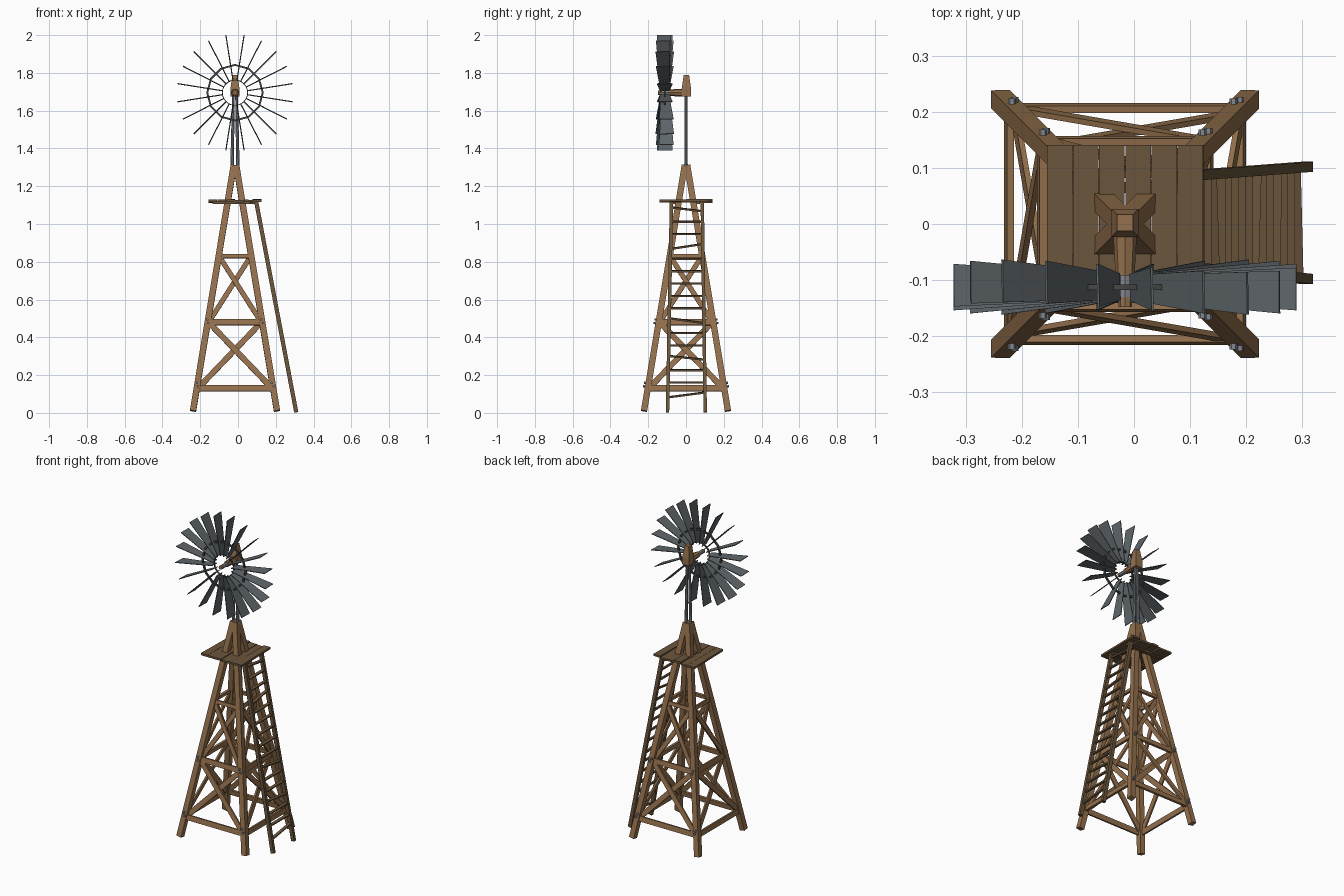
import bpy, bmesh, math, random
from mathutils import Vector, Matrix

if "Cube" in bpy.data.objects:
    bpy.data.objects.remove(bpy.data.objects["Cube"])

random.seed(4)
CX = -0.016           # tower axis
HZ = 1.695            # wheel axle height
WY = -0.1125          # wheel plane


def material(name, col):
    m = bpy.data.materials.new(name)
    m.diffuse_color = (*col, 1)
    m.use_nodes = True
    m.node_tree.nodes["Principled BSDF"].inputs["Base Color"].default_value = m.diffuse_color
    return m


WOOD = material("timber brown", (0.30, 0.165, 0.075))
PLANK = material("weathered plank brown", (0.145, 0.092, 0.045))
BLADE = material("blade grey", (0.115, 0.135, 0.145))
RING = material("dark iron", (0.06, 0.063, 0.062))
STEEL = material("steel grey", (0.23, 0.25, 0.28))


def finish(name, bm, mat):
    bmesh.ops.recalc_face_normals(bm, faces=bm.faces)
    me = bpy.data.meshes.new(name)
    bm.to_mesh(me)
    bm.free()
    me.materials.append(mat)
    ob = bpy.data.objects.new(name, me)
    bpy.context.collection.objects.link(ob)
    return ob


def prism(bm, a, b):
    """Solid between two matching loops of points."""
    va = [bm.verts.new(p) for p in a]
    vb = [bm.verts.new(p) for p in b]
    n = len(va)
    bm.faces.new(va)
    bm.faces.new(vb)
    for i in range(n):
        j = (i + 1) % n
        bm.faces.new((va[i], va[j], vb[j], vb[i]))


def beam(bm, p0, p1, w, d, side, taper=1.0):
    """Bar from p0 to p1, w wide along side, d deep across it."""
    p0, p1, s = Vector(p0), Vector(p1), Vector(side)
    ax = (p1 - p0).normalized()
    s = (s - ax * s.dot(ax)).normalized()
    t = ax.cross(s)
    q = [s * (w / 2 * i) + t * (d / 2 * j) for i, j in ((-1, -1), (1, -1), (1, 1), (-1, 1))]
    prism(bm, [p0 + v for v in q], [p1 + v * taper for v in q])


def tube(bm, p0, p1, r0, r1, n=8):
    p0, p1 = Vector(p0), Vector(p1)
    rot = (p1 - p0).to_track_quat('Z', 'Y').to_matrix()
    c = [rot @ Vector((math.cos(2 * math.pi * i / n), math.sin(2 * math.pi * i / n), 0)) for i in range(n)]
    prism(bm, [p0 + v * r0 for v in c], [p1 + v * r1 for v in c])


def half(z):          # outer half width of the tower at height z
    return 0.24 - 0.166 * z


# four corner legs with bolts at the lower joints
legs, bolts = bmesh.new(), bmesh.new()
for sx in (-1, 1):
    for sy in (-1, 1):
        def at(z, inset=0.016):
            return Vector((CX + sx * (half(z) - inset), sy * (half(z) - inset), z))
        beam(legs, at(0.01), at(1.31), 0.033, 0.033, (1, 0, 0))
        for zj in (0.15, 0.485):
            for dz, dx in ((-0.009, 0.004), (0.009, -0.004)):
                c = at(zj + dz) + Vector((dx, 0, 0))
                tube(bolts, c, c + Vector((0, sy * 0.026, 0)), 0.007, 0.007, 6)
finish("tower_legs", legs, WOOD)
finish("joint_bolts", bolts, STEEL)

# girts and cross braces, repeated on the four sides
girts, braces = bmesh.new(), bmesh.new()
for k in range(4):
    M = Matrix.Translation((CX, 0, 0)) @ Matrix.Rotation(k * math.pi / 2, 4, 'Z')
    up = M.to_3x3() @ Vector((0, 0.166, 1))

    def on(u, z, inset):
        return M @ Vector((u * (half(z) - 0.016), -(half(z) - inset), z))
    for z, w in ((0.13, 0.031), (0.48, 0.031), (0.83, 0.022)):
        beam(girts, on(-1, z, 0.012), on(1, z, 0.012), w, 0.013, up)
    for z0, z1, w in ((0.14, 0.475, 0.03), (0.49, 0.825, 0.026)):
        for s, inset in ((-1, 0.012), (1, 0.022)):
            beam(braces, on(-s * 0.93, z0, inset), on(s * 0.93, z1, inset), w, 0.01, up)
finish("tower_girts", girts, WOOD)
finish("cross_braces", braces, WOOD)

# platform of six slightly uneven planks on two bearers
deck = bmesh.new()
for i in range(6):
    x = CX - 0.14 + (i + 0.5) * 0.28 / 6
    z = 1.122 + random.uniform(-0.003, 0.003)
    t = random.uniform(-0.003, 0.003)
    beam(deck, (x, -0.141, z - t), (x, 0.141, z + t), 0.0455, 0.012, (1, 0, 0.03 * random.uniform(-1, 1)))
for y in (-0.065, 0.065):
    beam(deck, (CX - 0.12, y, 1.112), (CX + 0.12, y, 1.112), 0.02, 0.012, (0, 1, 0))
finish("platform_planks", deck, PLANK)

# leaning ladder, with a few rungs knocked askew
rails, rungs = bmesh.new(), bmesh.new()


def rail(s, z):
    f = z / 1.12
    y0, y1 = ((-0.098, -0.077), (0.102, 0.086))[s > 0]
    return Vector((0.309 + (0.096 - 0.309) * f, y0 + (y1 - y0) * f, z))


for s in (-1, 1):
    beam(rails, rail(s, 0.003), rail(s, 1.125), 0.018, 0.022, (0, 1, 0))
skew = {0: 0.013, 3: -0.01, 6: -0.013, 12: 0.013, 15: -0.01}
for i in range(16):
    z, t = 0.095 + i * 0.0655, skew.get(i, 0)
    beam(rungs, rail(-1, z - t), rail(1, z + t), 0.016, 0.009, (1, 0, -0.2))
finish("ladder_rails", rails, PLANK)
finish("ladder_rungs", rungs, PLANK)

# steel mast poles
mast = bmesh.new()
for s in (-1, 1):
    tube(mast, (CX + s * 0.016, 0, 1.28), (CX + s * 0.008, 0, 1.69), 0.0095, 0.007)
finish("mast_poles", mast, STEEL)

# tapered head block and axle
head = bmesh.new()
beam(head, (CX, 0.002, 1.674), (CX, 0.002, 1.715), 0.048, 0.05, (1, 0, 0))
beam(head, (CX, 0.002, 1.715), (CX, 0.002, 1.788), 0.048, 0.05, (1, 0, 0), 0.58)
finish("head_block", head, WOOD)
axle = bmesh.new()
tube(axle, (CX, -0.02, HZ), (CX, -0.092, HZ), 0.021, 0.017)
tube(axle, (CX, -0.13, HZ), (CX, -0.148, HZ), 0.012, 0.012)
finish("axle", axle, WOOD)
hub = bmesh.new()
tube(hub, (CX, -0.09, HZ), (CX, -0.135, HZ), 0.012, 0.012)
finish("hub_collar", hub, STEEL)

# twenty edge-on blades, the wheel slightly warped
blades = bmesh.new()
for i in range(20):
    a = math.radians(9 + 18 * i)
    rad, tan = Vector((math.cos(a), 0, math.sin(a))), Vector((-math.sin(a), 0, math.cos(a)))
    pts = []
    for r, hw in ((0.066, 0.024), (0.309, 0.038)):
        c = Vector((CX, WY - 0.011 * math.sin(2 * a) * r / 0.309, HZ)) + rad * r
        pts.append([c + Vector((0, j * hw, 0)) + tan * (k * 0.002 + j * 0.001)
                    for j, k in ((-1, -1), (1, -1), (1, 1), (-1, 1))])
    prism(blades, *pts)
finish("wheel_blades", blades, BLADE)


# support rings
def ring(name, r, t, depth, n):
    bm = bmesh.new()
    loops = []
    for i in range(n):
        a = 2 * math.pi * i / n + math.pi / 2
        d = Vector((math.cos(a), 0, math.sin(a)))
        loops.append([bm.verts.new(Vector((CX, WY + y * depth / 2, HZ)) + d * (r + k * t / 2))
                      for y, k in ((-1, -1), (1, -1), (1, 1), (-1, 1))])
    for i in range(n):
        A, B = loops[i], loops[(i + 1) % n]
        for j in range(4):
            bm.faces.new((A[j], A[(j + 1) % 4], B[(j + 1) % 4], B[j]))
    finish(name, bm, RING)


ring("outer_wheel_ring", 0.147, 0.01, 0.01, 12)
ring("inner_wheel_ring", 0.067, 0.004, 0.01, 20)
